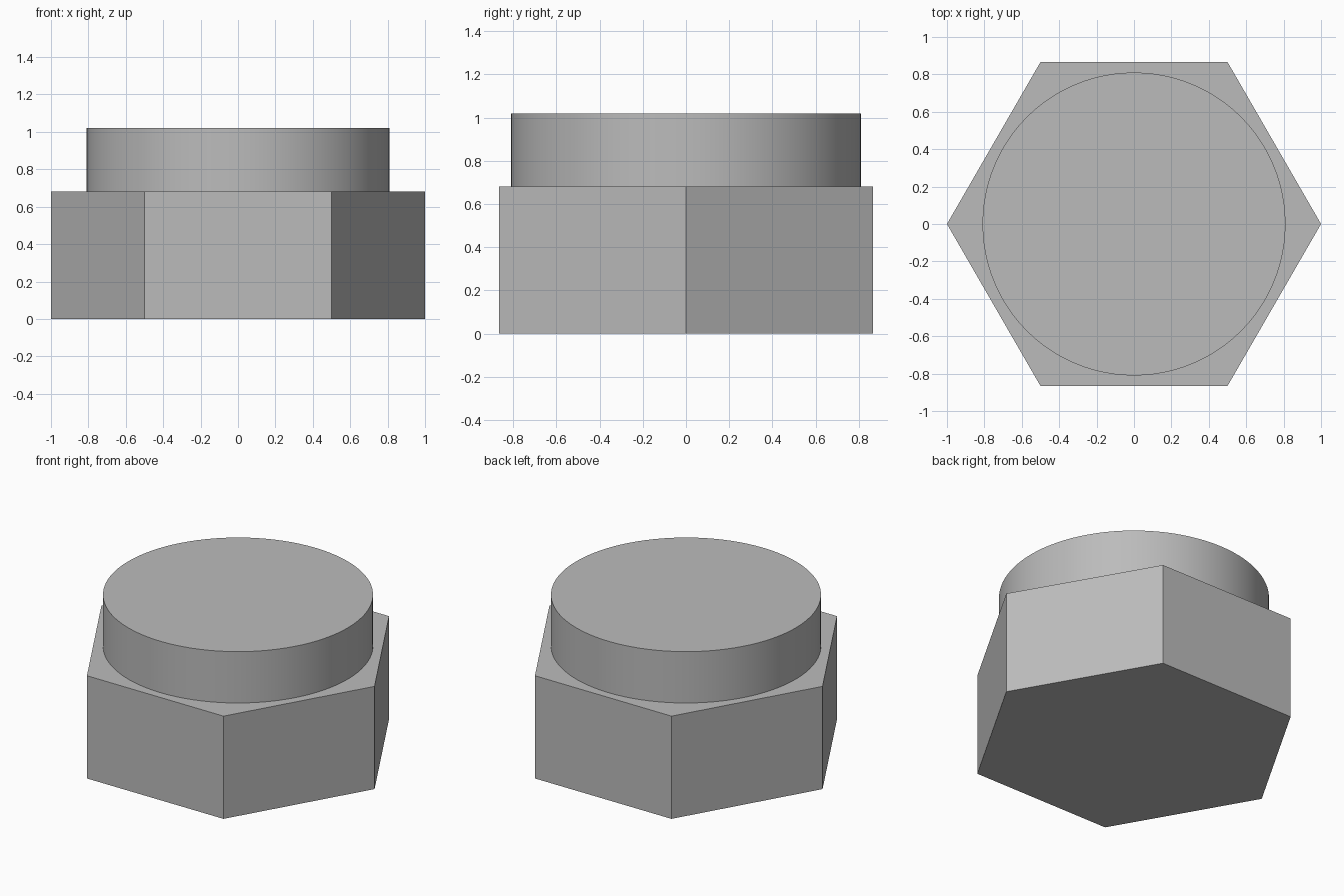
import bpy
import bmesh
from math import cos, sin, tau, radians

cube = bpy.data.objects.get("Cube")
if cube:
    bpy.data.objects.remove(cube, do_unlink=True)

# Single plain grey
grey = bpy.data.materials.new("plain_grey")
grey.use_nodes = True
colour = (0.5, 0.5, 0.5, 1)
grey.diffuse_color = colour
grey.node_tree.nodes["Principled BSDF"].inputs["Base Color"].default_value = colour


def prism(name, sides, radius, bottom, top, closed_below=True):
    """Upright regular prism with its first corner on +x."""
    bm = bmesh.new()
    ring = [bm.verts.new((radius * cos(tau * i / sides),
                          radius * sin(tau * i / sides), bottom))
            for i in range(sides)]
    base = bm.faces.new(ring)
    extruded = bmesh.ops.extrude_face_region(bm, geom=[base], use_keep_orig=True)
    lifted = [g for g in extruded["geom"] if isinstance(g, bmesh.types.BMVert)]
    bmesh.ops.translate(bm, verts=lifted, vec=(0, 0, top - bottom))
    bmesh.ops.recalc_face_normals(bm, faces=bm.faces)
    if not closed_below:
        bmesh.ops.delete(bm, geom=[base], context="FACES_ONLY")
    mesh = bpy.data.meshes.new(name)
    bm.to_mesh(mesh)
    bm.free()
    mesh.materials.append(grey)
    obj = bpy.data.objects.new(name, mesh)
    bpy.context.collection.objects.link(obj)
    return obj


# Hexagonal head
prism("hex_head", 6, 1.0, 0.0, 0.68)

# Round boss standing on the head
boss = prism("round_boss", 96, 0.81, 0.68, 1.02, closed_below=False)
bpy.ops.object.select_all(action="DESELECT")
boss.select_set(True)
bpy.context.view_layer.objects.active = boss
bpy.ops.object.shade_smooth_by_angle(angle=radians(30))
